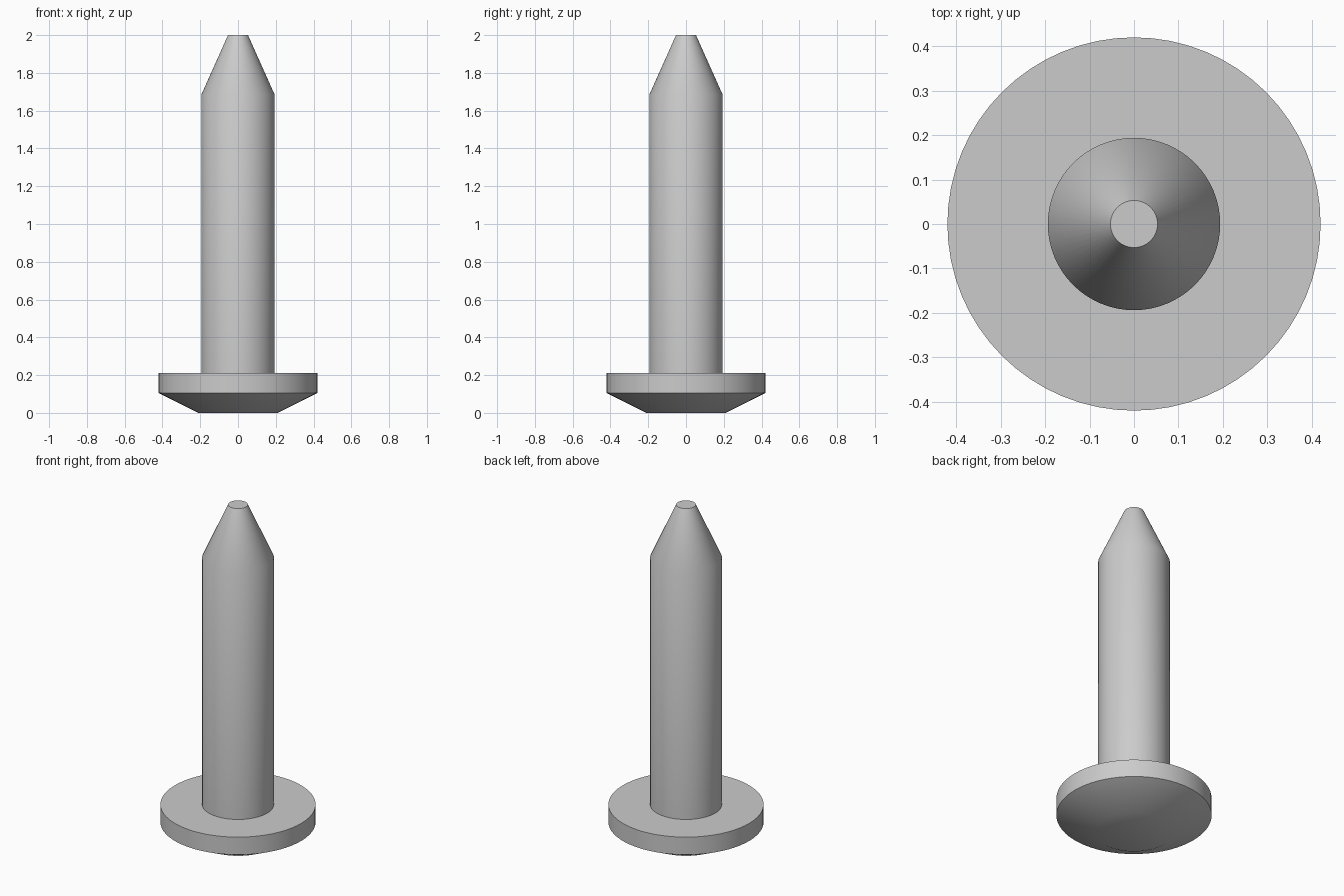
import bpy
import bmesh
import math

cube = bpy.data.objects.get("Cube")
if cube:
    bpy.data.objects.remove(cube, do_unlink=True)

SEGMENTS = 64

# Plain grey metal
grey = bpy.data.materials.new("grey_metal")
grey.use_nodes = True
colour = (0.6, 0.6, 0.6, 1)
grey.diffuse_color = colour
grey.node_tree.nodes["Principled BSDF"].inputs["Base Color"].default_value = colour


def turned_part(name, profile):
    """Turn a (radius, height) profile about z and cap both ends."""
    bm = bmesh.new()
    rings = []
    for radius, height in profile:
        ring = []
        for i in range(SEGMENTS):
            a = math.tau * i / SEGMENTS
            ring.append(bm.verts.new((radius * math.cos(a), radius * math.sin(a), height)))
        rings.append(ring)
    for low, high in zip(rings, rings[1:]):
        for i in range(SEGMENTS):
            j = (i + 1) % SEGMENTS
            bm.faces.new((low[i], low[j], high[j], high[i]))
    bm.faces.new(rings[0][::-1])
    bm.faces.new(rings[-1])
    mesh = bpy.data.meshes.new(name)
    bm.to_mesh(mesh)
    bm.free()
    mesh.materials.append(grey)
    obj = bpy.data.objects.new(name, mesh)
    bpy.context.collection.objects.link(obj)
    bpy.ops.object.select_all(action="DESELECT")
    obj.select_set(True)
    bpy.context.view_layer.objects.active = obj
    bpy.ops.object.shade_smooth_by_angle(angle=math.radians(30))
    return obj


# One continuous turned pin: chamfered head, flange, shaft and tapered tip
turned_part("flanged_pin", [
    (0.21, 0), (0.42, 0.105), (0.42, 0.21),
    (0.194, 0.21), (0.194, 1.685), (0.053, 2),
])
